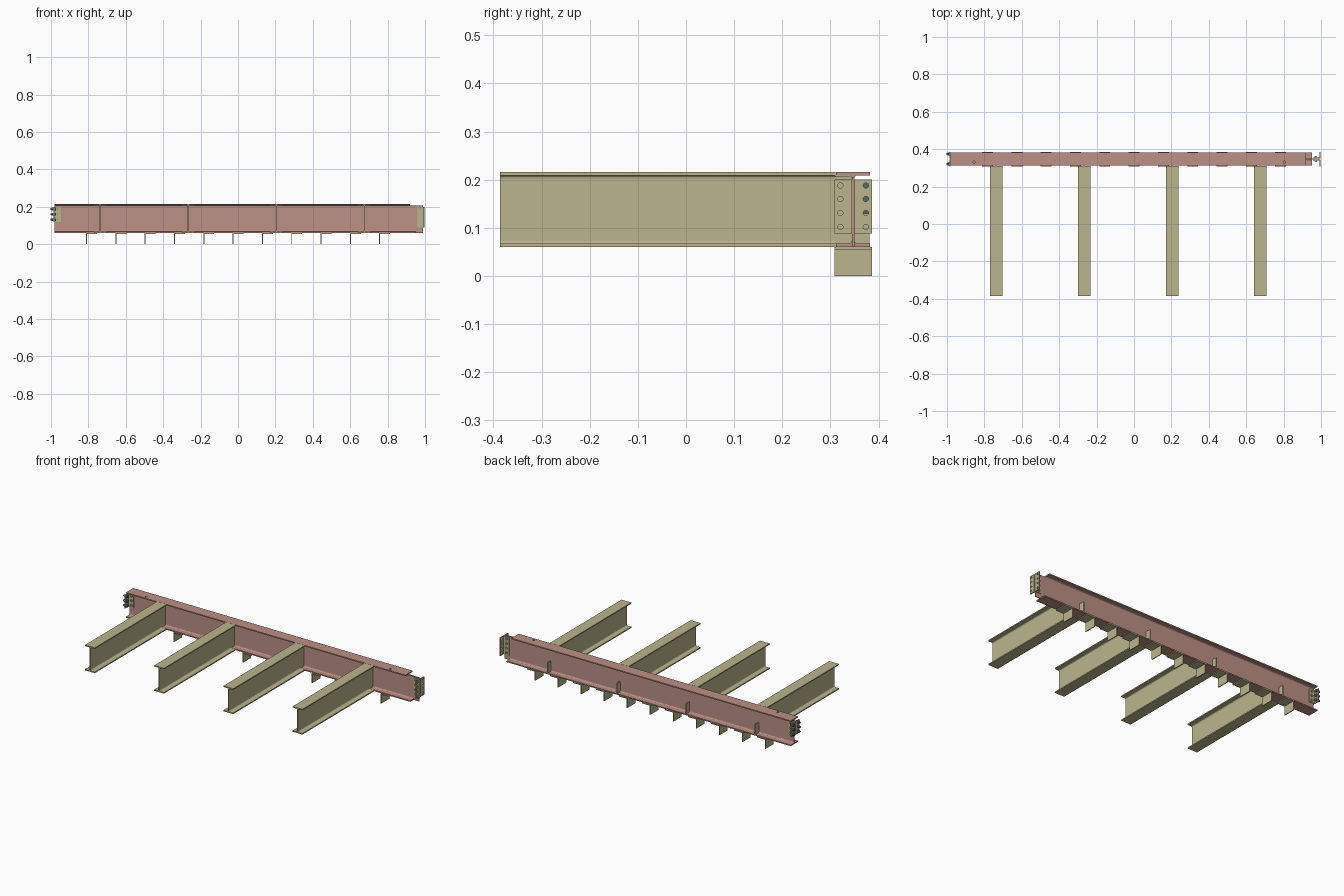
import bpy, bmesh, math
from mathutils import Matrix, Vector

if "Cube" in bpy.data.objects:
    bpy.data.objects.remove(bpy.data.objects["Cube"])

YC = 0.347                       # centre line of the main girder
Z0, Z1 = 0.060, 0.216            # underside and top of all beams
WEB = 0.005


def material(name, color):
    m = bpy.data.materials.new(name)
    m.diffuse_color = (*color, 1)
    m.use_nodes = True
    m.node_tree.nodes["Principled BSDF"].inputs["Base Color"].default_value = m.diffuse_color
    return m


RED = material("red_oxide", (0.50, 0.28, 0.24))
TAN = material("primer_tan", (0.50, 0.46, 0.27))
STEEL = material("bolt_steel", (0.10, 0.13, 0.14))


def finish(name, bm, mat=None):
    bmesh.ops.recalc_face_normals(bm, faces=bm.faces)
    me = bpy.data.meshes.new(name)
    bm.to_mesh(me)
    bm.free()
    ob = bpy.data.objects.new(name, me)
    bpy.context.collection.objects.link(ob)
    if mat:
        me.materials.append(mat)
    return ob


def add_box(bm, lo, hi):
    lo, hi = Vector(lo), Vector(hi)
    bmesh.ops.create_cube(bm, size=1, matrix=Matrix.Translation((lo + hi) / 2)
                          @ Matrix.Diagonal((*(hi - lo), 1)))


def add_cyl(bm, center, axis, r, depth, n):
    rot = {'X': Matrix.Rotation(math.pi / 2, 4, 'Y'),
           'Y': Matrix.Rotation(math.pi / 2, 4, 'X'), 'Z': Matrix()}[axis]
    bmesh.ops.create_cone(bm, cap_ends=True, segments=n, radius1=r, radius2=r,
                          depth=depth, matrix=Matrix.Translation(center) @ rot)


def extrude(bm, pts, vec):
    f = bm.faces.new([bm.verts.new(p) for p in pts])
    new = bmesh.ops.extrude_face_region(bm, geom=[f])["geom"]
    bmesh.ops.translate(bm, vec=vec, verts=[v for v in new if isinstance(v, bmesh.types.BMVert)])


def cut(ob, bm):
    c = finish("cutter", bm)
    mod = ob.modifiers.new("cut", 'BOOLEAN')
    mod.operation, mod.solver, mod.object = 'DIFFERENCE', 'EXACT', c
    bpy.context.view_layer.objects.active = ob
    bpy.ops.object.modifier_apply(modifier=mod.name)
    bpy.data.objects.remove(c)


def i_profile(half, t, fillet):
    """Wide-flange outline as (across, z) with rounded web roots."""
    w, h = WEB / 2, (Z1 - Z0) / 2
    root = [(w + fillet * (1 - math.sin(a)), h - t - fillet * (1 - math.cos(a)))
            for a in (0, math.pi / 6, math.pi / 3, math.pi / 2)]
    q = [(half, h), (half, h - t)] + root
    right = q + [(x, -z) for x, z in reversed(q)]
    ring = right + [(-x, -z) for x, z in right]
    return [(x, z + (Z0 + Z1) / 2) for x, z in ring]


# main girder
bm = bmesh.new()
extrude(bm, [(-0.98, YC + a, z) for a, z in i_profile(0.035, 0.007, 0.007)], (1.97, 0, 0))
girder = finish("main_girder", bm, RED)

# coped right end: top flange removed, bottom flange trimmed to the web
bm = bmesh.new()
add_box(bm, (0.92, YC - 0.1, 0.206), (1.1, YC + 0.1, 0.3))
cut(girder, bm)
for s in (-1, 1):
    bm = bmesh.new()
    ys = sorted((YC + s * WEB / 2, YC + s * 0.1))
    add_box(bm, (0.953, ys[0], 0.0), (1.1, ys[1], 0.25))
    cut(girder, bm)

# flange holes
bm = bmesh.new()
for x in (-0.855, 0.805):
    add_cyl(bm, (x, 0.33, Z1), 'Z', 0.006, 0.04, 16)
cut(girder, bm)

# joists with webs reaching the girder, and matching stiffeners behind
for i in range(4):
    x = -0.737 + i * 0.4707
    bm = bmesh.new()
    extrude(bm, [(x + a, -0.386, z) for a, z in i_profile(0.033, 0.007, 0.006)],
            (0, 0.386 + YC - 0.036, 0))
    add_box(bm, (x - WEB / 2, YC - 0.036, 0.068), (x + WEB / 2, YC - WEB / 2, 0.208))
    finish(f"joist_{i + 1}", bm, TAN)
    bm = bmesh.new()
    add_box(bm, (x - 0.003, YC + WEB / 2, 0.067), (x + 0.003, YC + 0.034, 0.13))
    finish(f"stiffener_{i + 1}", bm, TAN)

# hanger angles under the girder
T = 0.005
for i in range(11):
    x = -0.812 + i * 0.1567
    prof = [(0, 0), (T, 0), (T, Z0 - T), (0.058, Z0 - T), (0.058, Z0), (0, Z0)]
    bm = bmesh.new()
    extrude(bm, [(x + a, YC - 0.039, z) for a, z in prof], (0, 0.078, 0))
    finish(f"hanger_angle_{i + 1}", bm, TAN)


def end_cleats(side, x_end, z_lo, z_hi, rows, bolted):
    """Pair of angles on the web at one end; side is +1 right, -1 left."""
    inward = -side
    for s in (-1, 1):
        prof = [(0, 0.0027), (0, 0.039), (T, 0.039), (T, 0.0027 + T),
                (0.04, 0.0027 + T), (0.04, 0.0027)]
        bm = bmesh.new()
        extrude(bm, [(x_end + inward * a, YC + s * b, z_lo) for a, b in prof],
                (0, 0, z_hi - z_lo))
        tag = ("right" if side > 0 else "left") + ("_front" if s < 0 else "_back")
        cleat = finish(f"end_cleat_{tag}", bm, TAN)
        bm = bmesh.new()
        for z in rows:
            add_cyl(bm, (x_end, YC + s * 0.0265, z), 'X', 0.0055, 0.03, 16)
        cut(cleat, bm)
        # bolts through the outstanding legs
        if bolted:
            bm = bmesh.new()
            for z in rows:
                y = YC + s * 0.0265
                add_cyl(bm, (x_end - 0.002, y, z), 'X', 0.0052, 0.026, 12)
                add_cyl(bm, (x_end + side * 0.005, y, z), 'X', 0.0085, 0.010, 6)
                add_cyl(bm, (x_end + inward * 0.010, y, z), 'X', 0.0085, 0.009, 6)
            finish(f"end_bolts_{tag}", bm, STEEL)
    # bolts through the web
    bm = bmesh.new()
    for z in rows:
        x = x_end + inward * 0.025
        add_cyl(bm, (x, YC, z), 'Y', 0.005, 0.032, 12)
        for s in (-1, 1):
            add_cyl(bm, (x, YC + s * 0.011, z), 'Y', 0.008, 0.006, 6)
    finish("web_bolts_" + ("right" if side > 0 else "left"), bm, TAN)


end_cleats(1, 0.997, 0.088, 0.200, (0.102, 0.131, 0.160, 0.188), False)
end_cleats(-1, -0.987, 0.118, 0.200, (0.131, 0.160, 0.188), True)
